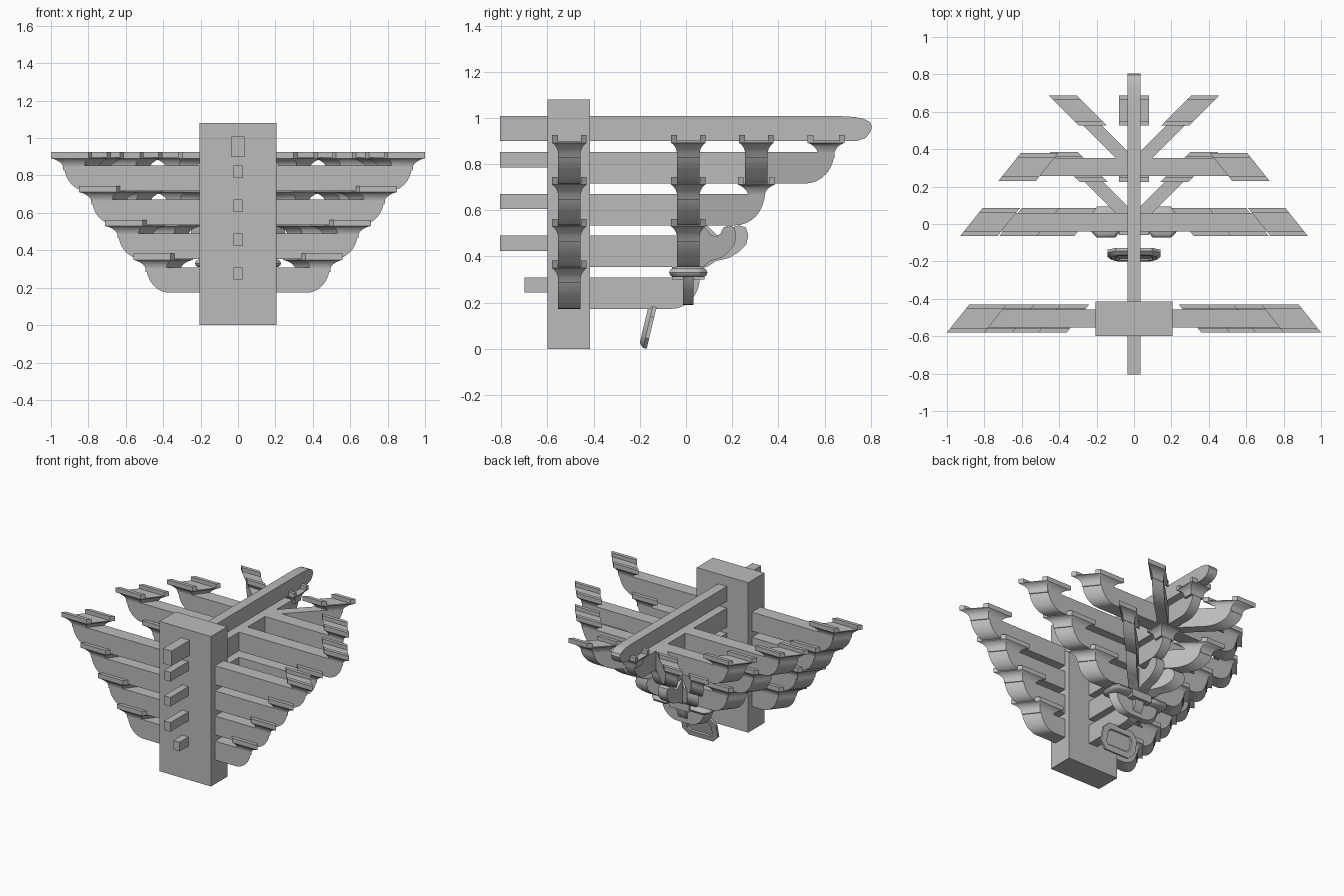
import bpy, bmesh, math

old = bpy.data.objects.get("Cube")
if old:
    bpy.data.objects.remove(old)

grey = bpy.data.materials.new("plain grey")
grey.use_nodes = True
grey.diffuse_color = (0.5, 0.5, 0.5, 1)
grey.node_tree.nodes["Principled BSDF"].inputs["Base Color"].default_value = (0.5, 0.5, 0.5, 1)

STEP = 0.181          # height of one bracket tier
BASE = 0.173          # underside of the lowest tier
ARM = 0.136           # height of an arm
WALL, FRONT, OUTER, EDGE = -0.505, 0.01, 0.305, 0.607   # rows of brackets


def loft(name, rings):
    """Skin closed rings of equal length and cap both ends."""
    bm = bmesh.new()
    loops = [[bm.verts.new(p) for p in ring] for ring in rings]
    n = len(loops[0])
    for a, b in zip(loops, loops[1:]):
        for i in range(n):
            j = (i + 1) % n
            bm.faces.new((a[i], a[j], b[j], b[i]))
    bm.faces.new(loops[0])
    bm.faces.new(loops[-1])
    bmesh.ops.recalc_face_normals(bm, faces=bm.faces)
    mesh = bpy.data.meshes.new(name)
    bm.to_mesh(mesh)
    bm.free()
    obj = bpy.data.objects.new(name, mesh)
    mesh.materials.append(grey)
    bpy.context.collection.objects.link(obj)
    bpy.ops.object.select_all(action='DESELECT')
    obj.select_set(True)
    bpy.context.view_layer.objects.active = obj
    bpy.ops.object.shade_smooth_by_angle(angle=math.radians(35))
    return obj


def box(name, x0, x1, y0, y1, z0, z1):
    return loft(name, [[(x0, y0, z), (x1, y0, z), (x1, y1, z), (x0, y1, z)] for z in (z0, z1)])


def prism(name, profile, half, place):
    return loft(name, [[place(u, v, z) for u, z in profile] for v in (-half, half)])


# Placements: u runs along the arm, v across it
def side_arm(side, row):
    return lambda u, v, z: (side * (u - 0.8 * v * (u > 0)), row + v, z)


def diagonal(side, row):
    return lambda u, v, z: (side * (u + v), row + u, z)


def straight(row):
    return lambda u, v, z: (v, row + u, z)


def arm_profile(start, tip, z):
    """Flat arm with a rounded lower end."""
    r = 0.125
    curve = [(tip - r + r * math.sin(a), z + ARM - ARM * math.cos(a))
             for a in (i * math.pi / 20 for i in range(11))]
    return [(start, z + ARM), (start, z)] + curve


def cap(name, u, hu, hv, z, place, along_u):
    """Flared bearing block with a pair of rails on its top."""
    rings = []
    for drop, inset in ((0.07, 0.045), (0.045, 0.043), (0.03, 0.036), (0.018, 0.024),
                        (0.01, 0.012), (0.005, 0), (0, 0)):
        a, b = hu - inset, hv - inset * 0.6
        rings.append([place(u + i * a, j * b, z - drop)
                      for i, j in ((-1, -1), (1, -1), (1, 1), (-1, 1))])
    loft(name, rings)
    t = 0.025
    for e in (-1, 1):
        if along_u:
            us, vs = (u - hu, u + hu), sorted((e * hv, e * (hv - t)))
        else:
            us, vs = sorted((u + e * hu, u + e * (hu - t))), (-hv, hv)
        loft(name + "_rail", [[place(p, q, h) for p, q in
                              ((us[0], vs[0]), (us[1], vs[0]), (us[1], vs[1]), (us[0], vs[1]))]
                             for h in (z, z + 0.028)])


def tier(level):
    return BASE + STEP * level


# Post
box("post", -0.205, 0.205, -0.6, -0.415, 0, 1.08)

# Side arms, one per row and tier, with caps
reach = {WALL: {0: 0.50, 1: 0.65, 2: 0.79, 3: 0.94},
         FRONT: {1: 0.46, 2: 0.66, 3: 0.87},
         OUTER: {3: 0.665}}
for row, tiers in reach.items():
    for level, tip in tiers.items():
        z = tier(level)
        for side in (-1, 1):
            place = side_arm(side, row)
            prism("side_arm", arm_profile(0, tip - 0.05, z), 0.049, place)
            cap("side_cap", tip - 0.1, 0.1, 0.075, z + STEP, place, True)

# Lengthwise beams with rounded ends, and diagonal arms beside them
for level, root, row in ((2, FRONT, OUTER), (3, OUTER, EDGE)):
    z = tier(level)
    run = row - root
    place = straight(root)
    prism("long_beam", arm_profile(-0.45 - root, run + 0.035, z), 0.035, place)
    cap("long_cap", run, 0.08, 0.08, z + STEP, place, False)
    for side in (-1, 1):
        place = diagonal(side, root)
        prism("diagonal_arm", arm_profile(0, run + 0.035, z), 0.05, place)
        cap("diagonal_cap", run, 0.08, 0.075, z + STEP, place, False)

# Second tier: beam ending in curled tips
box("curl_beam", -0.035, 0.035, -0.45, FRONT, tier(1), tier(1) + ARM)
curl = [(0, 0.354), (0.08, 0.354), (0.12, 0.38), (0.18, 0.395), (0.22, 0.42), (0.25, 0.45),
        (0.26, 0.49), (0.25, 0.525), (0.22, 0.535), (0.19, 0.525), (0.175, 0.5),
        (0.15, 0.485), (0.12, 0.495), (0.08, 0.535), (0, 0.535)]
prism("curl_tip", curl, 0.035, straight(FRONT))
for side in (-1, 1):
    prism("diagonal_curl", [(u * 0.8, z) for u, z in curl], 0.045, diagonal(side, FRONT))

# Lowest beam with a small cross arm and rounded pads
prism("lowest_beam", arm_profile(-0.45, 0.06, BASE), 0.035, straight(0))
for side in (-1, 1):
    prism("small_arm", arm_profile(0, 0.19, 0.19), 0.022, side_arm(side, FRONT))
    pad = []
    for z, k in ((0.31, 0.8), (0.318, 0.94), (0.33, 1), (0.342, 0.94), (0.35, 0.8)):
        pad.append([(side * (0.15 + 0.08 * k * i), FRONT + 0.083 * k * j, z)
                    for i, j in ((-1, -0.6), (-0.6, -1), (0.6, -1), (1, -0.6),
                                 (1, 0.6), (0.6, 1), (-0.6, 1), (-1, 0.6))])
    loft("small_pad", pad)
box("centre_pad", -0.08, 0.08, FRONT - 0.07, FRONT + 0.07, 0.3, 0.354)

# Top beam with a rounded nose
nose = [(-0.45, 0.9), (0.74, 0.9), (0.775, 0.912), (0.797, 0.935), (0.805, 0.962),
        (0.797, 0.982), (0.77, 0.996), (0.73, 1.004), (0.66, 1.008), (-0.45, 1.008)]
prism("top_beam", nose, 0.035, straight(0))

# Tenons through the post
box("top_tenon", -0.035, 0.035, -0.805, -0.59, 0.9, 1.008)
for level in range(4):
    top = tier(level) + ARM
    box("tenon", -0.025, 0.025, -0.7 if level == 0 else -0.805, -0.59, top - 0.066, top)

# Tilted hanging plaque with clipped corners and a sunken panel
def plaque_ring(w, h, c, depth):
    pts = [(w, h - c), (w - c, h), (c - w, h), (-w, h - c), (-w, c - h), (c - w, -h), (w - c, -h), (w, c - h)]
    return [(x, -0.165 + 0.23 * q + depth, 0.094 + 0.97 * q - 0.23 * depth) for x, q in pts]

loft("plaque", [plaque_ring(0.095, 0.05, 0.02, -0.008), plaque_ring(0.1, 0.055, 0.02, -0.018),
                plaque_ring(0.12, 0.075, 0.035, -0.018), plaque_ring(0.142, 0.093, 0.045, 0),
                plaque_ring(0.142, 0.093, 0.045, 0.016), plaque_ring(0.1, 0.055, 0.02, 0.016),
                plaque_ring(0.095, 0.05, 0.02, 0.008)])
